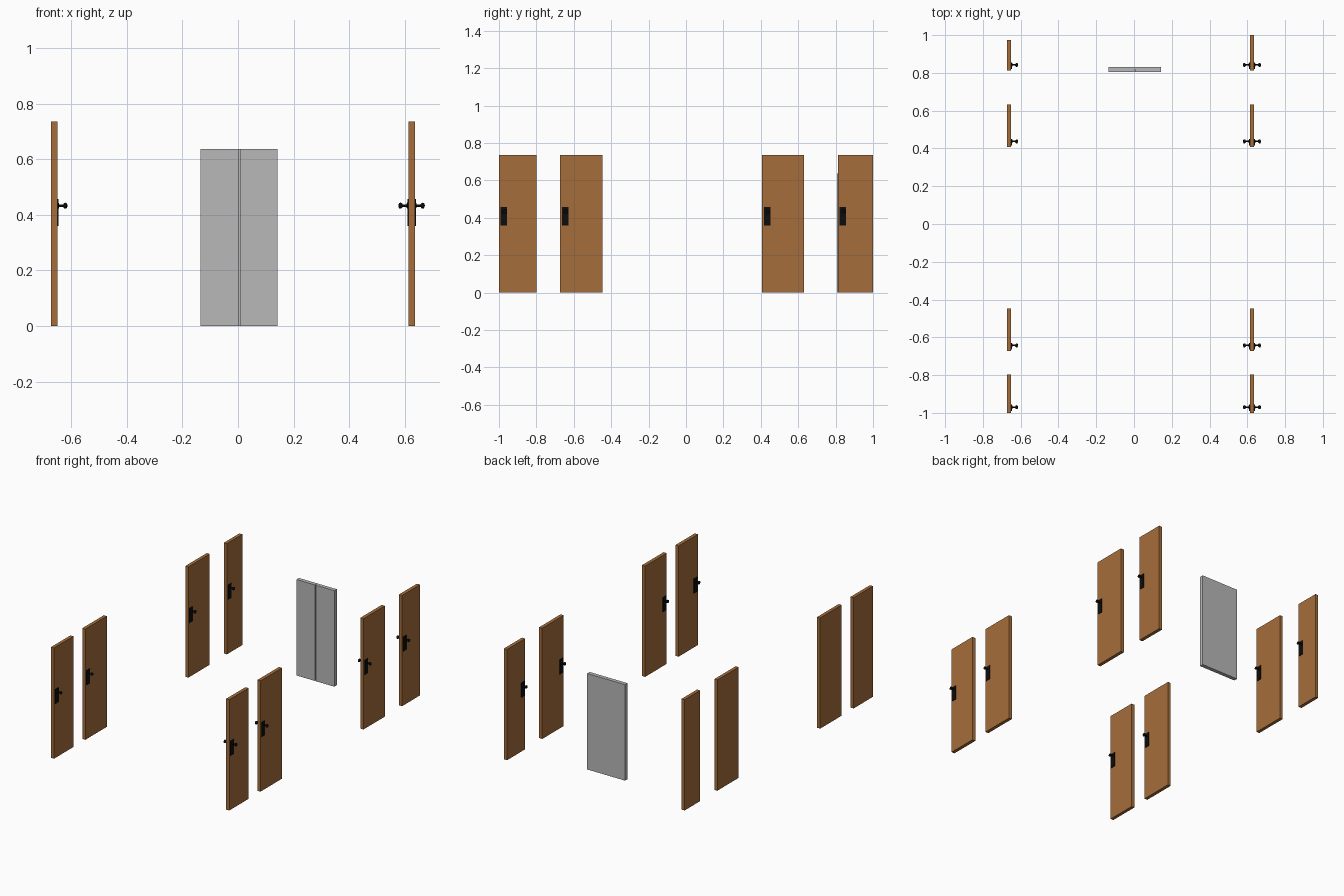
import bpy, bmesh, math
from mathutils import Matrix

if "Cube" in bpy.data.objects:
    bpy.data.objects.remove(bpy.data.objects["Cube"])


def material(name, rgb):
    m = bpy.data.materials.new(name)
    m.diffuse_color = (*rgb, 1)
    m.use_nodes = True
    m.node_tree.nodes["Principled BSDF"].inputs["Base Color"].default_value = m.diffuse_color
    return m


WOOD = material("brown wood", (0.375, 0.155, 0.043))
METAL = material("grey steel", (0.48, 0.48, 0.48))
BLACK = material("black iron", (0.004, 0.004, 0.004))


def finish(bm, name, mat):
    bmesh.ops.recalc_face_normals(bm, faces=bm.faces)
    me = bpy.data.meshes.new(name)
    bm.to_mesh(me)
    bm.free()
    me.materials.append(mat)
    ob = bpy.data.objects.new(name, me)
    bpy.context.collection.objects.link(ob)
    return ob


def box(name, x, y, z, mat):
    bm = bmesh.new()
    size = [b - a for a, b in (x, y, z)]
    mid = [(a + b) / 2 for a, b in (x, y, z)]
    bmesh.ops.create_cube(bm, size=1, matrix=Matrix.Translation(mid) @ Matrix.Diagonal((*size, 1)))
    return finish(bm, name, mat)


# Knob profile: (distance from the door face, radius)
KNOB = [(0.0, 0.0), (0.0, 0.0105), (0.005, 0.0105), (0.007, 0.004), (0.021, 0.004),
        (0.022, 0.007), (0.025, 0.010), (0.029, 0.0108), (0.033, 0.0095), (0.0355, 0.005), (0.0363, 0.0)]


def knob(name, x, y, z, side):
    bm = bmesh.new()
    verts = [bm.verts.new((x + side * d, y, z + r)) for d, r in KNOB]
    edges = [bm.edges.new(p) for p in zip(verts, verts[1:])]
    bmesh.ops.spin(bm, geom=verts + edges, cent=(x, y, z), axis=(1, 0, 0),
                   angle=math.tau, steps=20)
    bmesh.ops.remove_doubles(bm, verts=bm.verts, dist=1e-5)
    ob = finish(bm, name, BLACK)
    for p in ob.data.polygons:
        p.use_smooth = True
    ob.data.set_sharp_from_angle(angle=math.radians(40))


def door(name, x, y, sides):
    box(name, x, y, (0, 0.735), WOOD)
    for s in sides:
        face = x[1] if s > 0 else x[0]
        # escutcheon plate with knob
        box(name + "_plate", sorted((face, face + s * 0.004)), (y[0] + 0.009, y[0] + 0.044),
            (0.36, 0.457), BLACK)
        knob(name + "_knob", face, y[0] + 0.030, 0.433, s)


# Rows of doors along both sides
LEFT_X, RIGHT_X = (-0.672, -0.650), (0.613, 0.636)
ROWS = [(-1.0, -0.798), (-0.673, -0.447), (0.407, 0.632), (0.812, 1.0)]
for i, y in enumerate(ROWS):
    door(f"right_door_{i + 1}", RIGHT_X, y, (1, -1))
    door(f"left_door_{i + 1}", LEFT_X, (y[0], min(y[1], 0.974)), (1,))

# Steel double door: backing slab with two front leaves and a thin seam
box("lift_backing", (-0.135, 0.143), (0.818, 0.832), (0, 0.637), METAL)
box("lift_leaf_left", (-0.135, 0.0025), (0.806, 0.818), (0, 0.637), METAL)
box("lift_leaf_right", (0.0065, 0.143), (0.806, 0.818), (0, 0.637), METAL)
